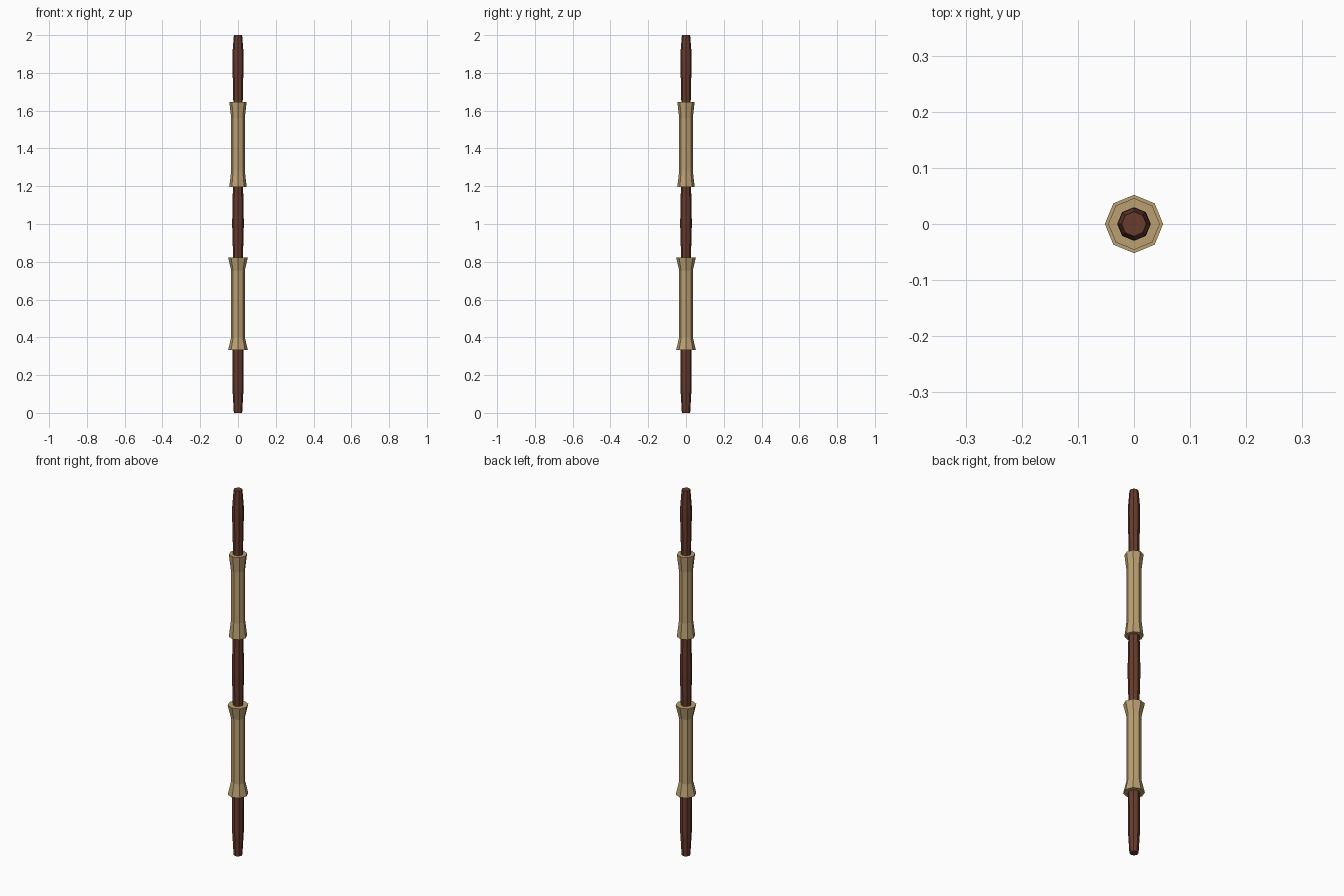
import bpy, bmesh
from math import cos, sin, pi

if "Cube" in bpy.data.objects:
    bpy.data.objects.remove(bpy.data.objects["Cube"])

SIDES = 8


def material(name, rgb):
    m = bpy.data.materials.new(name)
    m.diffuse_color = (*rgb, 1)
    m.use_nodes = True
    m.node_tree.nodes["Principled BSDF"].inputs["Base Color"].default_value = m.diffuse_color
    return m


def turned(name, profile, mat):
    """Flat-faced octagonal solid from a (radius, z) profile, corners on the axes."""
    bm = bmesh.new()
    rings = [[bm.verts.new((r * cos(2 * pi * i / SIDES), r * sin(2 * pi * i / SIDES), z))
              for i in range(SIDES)] for r, z in profile]
    for a, b in zip(rings, rings[1:]):
        for i in range(SIDES):
            j = (i + 1) % SIDES
            bm.faces.new((a[i], a[j], b[j], b[i]))
    bm.faces.new(rings[0][::-1])
    bm.faces.new(rings[-1])
    mesh = bpy.data.meshes.new(name)
    bm.to_mesh(mesh)
    bm.free()
    mesh.materials.append(mat)
    obj = bpy.data.objects.new(name, mesh)
    bpy.context.collection.objects.link(obj)
    return obj


wood = material("dark_wood", (0.14, 0.045, 0.026))
wrap = material("tan_wrap", (0.50, 0.35, 0.17))

# Long shaft with tapered tips and slight swellings
turned("shaft", [(0.022, 0), (0.029, 0.12), (0.030, 0.34), (0.026, 0.82), (0.031, 1.0),
                 (0.027, 1.2), (0.025, 1.65), (0.030, 1.87), (0.029, 1.91), (0.022, 2.0)], wood)

# Two hand grips, flared at both ends
for name, z0, z1, flare, end in (("lower_grip", 0.333, 0.822, 0.068, 0.052),
                                 ("upper_grip", 1.197, 1.647, 0.085, 0.046)):
    turned(name, [(end, z0), (0.036, z0 + flare), (0.036, z1 - flare), (end, z1)], wrap)
